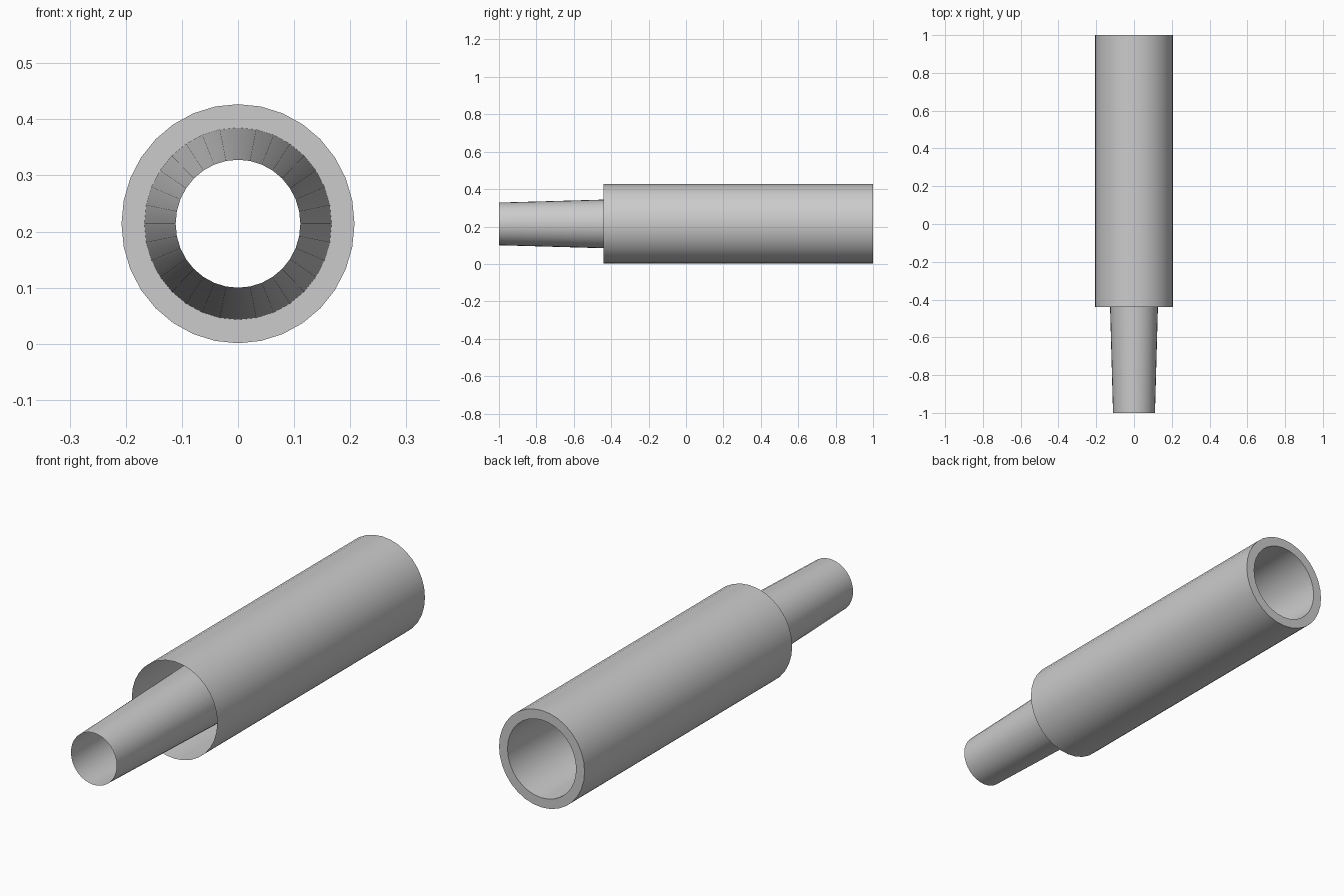
import bpy, bmesh, math

if "Cube" in bpy.data.objects:
    bpy.data.objects.remove(bpy.data.objects["Cube"])

SIDES = 32
CENTER_Z = 0.214
SQUASH = 0.975  # cross-section is slightly narrower in x than in z


def revolve(name, profile):
    """Sweep (y, radius) points around the long axis."""
    bm = bmesh.new()
    rings = []
    for y, r in profile:
        ring = []
        for i in range(SIDES):
            a = 2 * math.pi * i / SIDES
            ring.append(bm.verts.new((r * SQUASH * math.sin(a), y,
                                      CENTER_Z + r * math.cos(a))))
        rings.append(ring)
    for a, b in zip(rings, rings[1:]):
        for i in range(SIDES):
            j = (i + 1) % SIDES
            bm.faces.new((a[i], b[i], b[j], a[j]))
    mesh = bpy.data.meshes.new(name)
    bm.to_mesh(mesh)
    bm.free()
    obj = bpy.data.objects.new(name, mesh)
    bpy.context.collection.objects.link(obj)
    bpy.ops.object.select_all(action='DESELECT')
    obj.select_set(True)
    bpy.context.view_layer.objects.active = obj
    bpy.ops.object.shade_smooth_by_angle(angle=math.radians(30))
    return obj


# Thin tapered tube running the full length, open at both ends
revolve("tapered_inner_tube", [(-1.0, 0.114), (1.0, 0.171)])

# Outer sleeve, open at the front, closed to the inner tube by a flat rear rim
revolve("outer_sleeve", [(-0.44, 0.213), (1.0, 0.213), (1.0, 0.171)])
